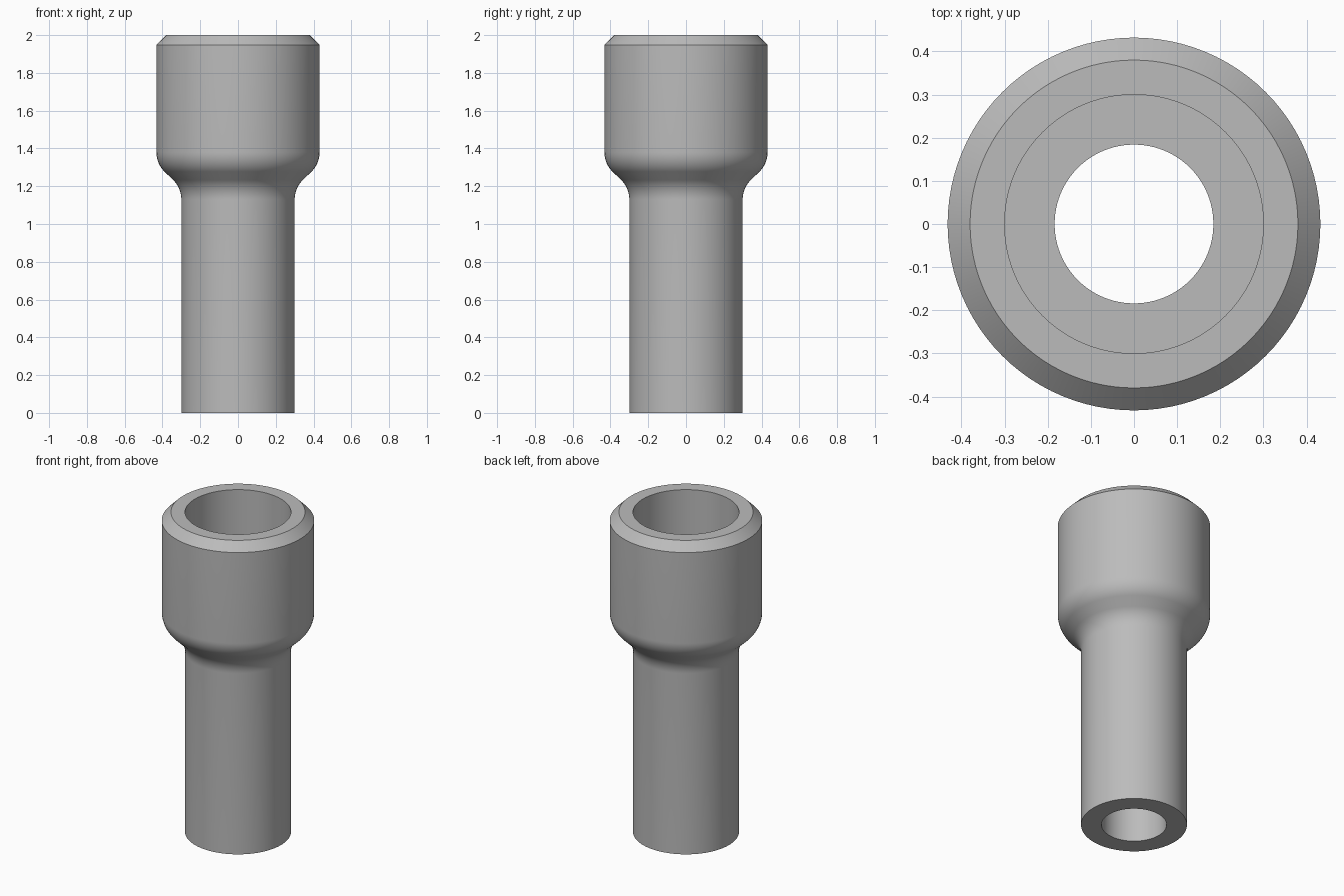
import bpy, bmesh
from math import cos, sin, pi, radians

cube = bpy.data.objects.get("Cube")
if cube:
    bpy.data.objects.remove(cube, do_unlink=True)

STEM_R, HEAD_R, SOCKET_R, BORE_R = 0.30, 0.432, 0.30, 0.184
HEIGHT, CHAMFER, SOCKET_FLOOR = 2.0, 0.052, 1.37
FILLET, NECK_LOW, NECK_HIGH = 0.145, 1.13, 1.38
SEGMENTS, ARC_STEPS = 96, 10

grey = bpy.data.materials.new("plain grey")
grey.use_nodes = True
colour = (0.5, 0.5, 0.5, 1)
grey.diffuse_color = colour
grey.node_tree.nodes["Principled BSDF"].inputs["Base Color"].default_value = colour


def arc(centre_r, centre_z, start, end):
    angles = [start + (end - start) * i / ARC_STEPS for i in range(ARC_STEPS + 1)]
    return [(centre_r + FILLET * cos(a), centre_z + FILLET * sin(a)) for a in angles]


# Closed wall profile: stem, S-shaped neck, chamfered head, socket and bore
profile = [(BORE_R, 0), (STEM_R, 0)]
profile += arc(STEM_R + FILLET, NECK_LOW, pi, pi * 0.75)
profile += arc(HEAD_R - FILLET, NECK_HIGH, -pi / 4, 0)
profile += [(HEAD_R, HEIGHT - CHAMFER), (HEAD_R - CHAMFER, HEIGHT),
            (SOCKET_R, HEIGHT), (SOCKET_R, SOCKET_FLOOR), (BORE_R, SOCKET_FLOOR)]

# Revolve the profile around the vertical axis
bm = bmesh.new()
rings = []
for s in range(SEGMENTS):
    a = 2 * pi * s / SEGMENTS
    rings.append([bm.verts.new((r * cos(a), r * sin(a), z)) for r, z in profile])
for s, ring in enumerate(rings):
    following = rings[(s + 1) % SEGMENTS]
    for i in range(len(profile)):
        j = (i + 1) % len(profile)
        bm.faces.new((ring[i], following[i], following[j], ring[j]))
bmesh.ops.recalc_face_normals(bm, faces=bm.faces)
mesh = bpy.data.meshes.new("socket_adapter")
bm.to_mesh(mesh)
bm.free()
mesh.materials.append(grey)

adapter = bpy.data.objects.new("socket_adapter", mesh)
bpy.context.collection.objects.link(adapter)
bpy.ops.object.select_all(action="DESELECT")
adapter.select_set(True)
bpy.context.view_layer.objects.active = adapter
bpy.ops.object.shade_smooth_by_angle(angle=radians(30))
